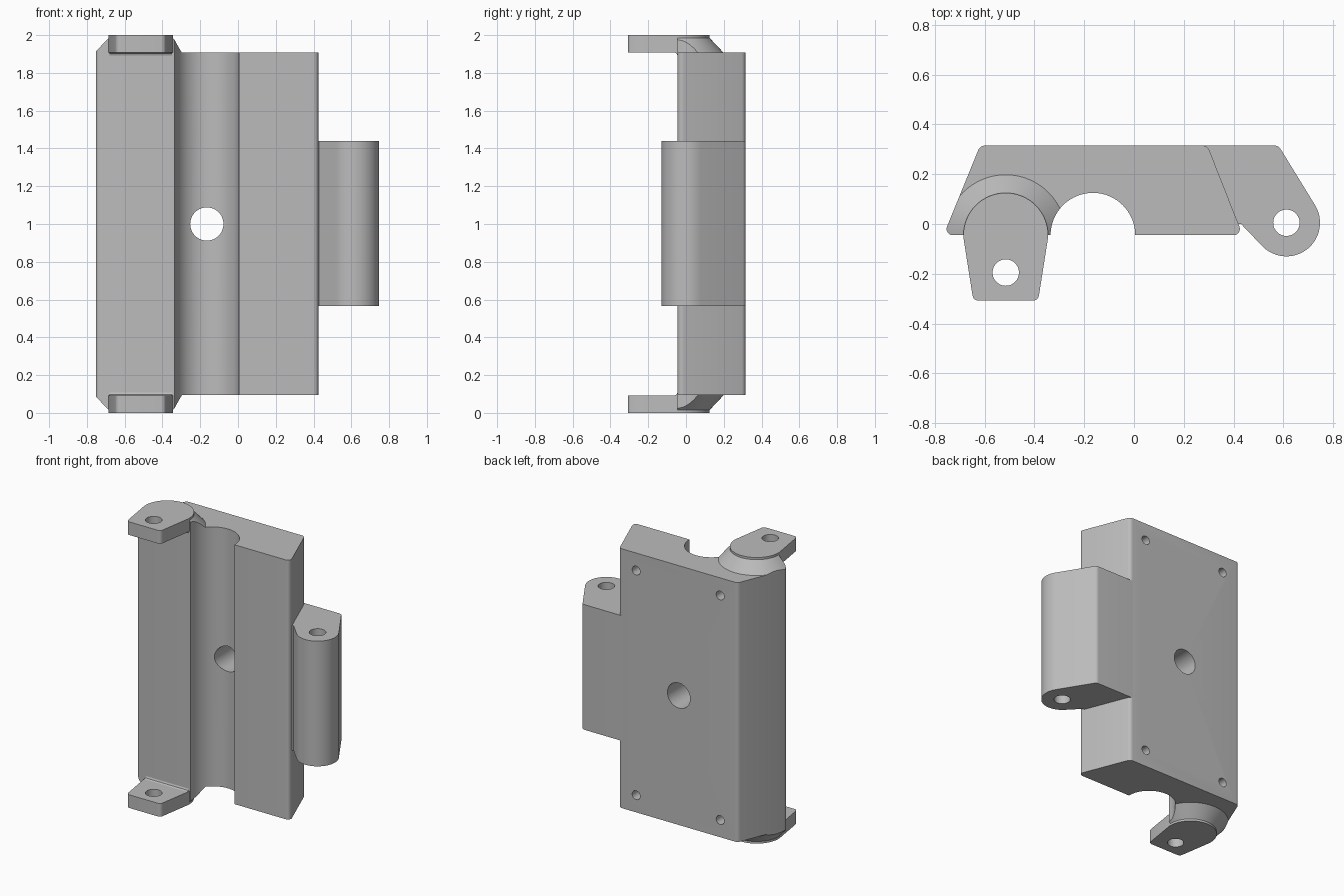
import bpy, bmesh, math
from mathutils import Vector, Matrix

cube = bpy.data.objects.get("Cube")
if cube:
    bpy.data.objects.remove(cube, do_unlink=True)

grey = bpy.data.materials.new("plain grey")
grey.use_nodes = True
grey.diffuse_color = (0.5, 0.5, 0.5, 1)
grey.node_tree.nodes["Principled BSDF"].inputs["Base Color"].default_value = (0.5, 0.5, 0.5, 1)


def arc(cx, cy, r, a0, a1, n=24):
    """Points on an arc, angles in degrees."""
    angles = [math.radians(a0 + (a1 - a0) * i / n) for i in range(n + 1)]
    return [(cx + r * math.cos(a), cy + r * math.sin(a)) for a in angles]


def rounded(prev, corner, nxt, r, n=6):
    """Corner of a profile replaced by a fillet of radius r."""
    p = Vector(corner)
    a, b = (Vector(prev) - p).normalized(), (Vector(nxt) - p).normalized()
    half = a.angle(b) / 2
    centre = p + (a + b).normalized() * (r / math.sin(half))
    start = p + a * (r / math.tan(half)) - centre
    turn = math.pi - 2 * half
    if a.x * b.y - a.y * b.x > 0:
        turn = -turn
    return [tuple(centre + Matrix.Rotation(turn * i / n, 2) @ start) for i in range(n + 1)]


def finish(name, bm):
    bmesh.ops.recalc_face_normals(bm, faces=bm.faces)
    mesh = bpy.data.meshes.new(name)
    bm.to_mesh(mesh)
    bm.free()
    mesh.materials.append(grey)
    ob = bpy.data.objects.new(name, mesh)
    bpy.context.collection.objects.link(ob)
    return ob


def prism(name, pts, lo, hi, along_x=False):
    """Extrude a profile along z, or a (y, z) profile along x."""
    bm = bmesh.new()
    place = (lambda p: (lo, p[0], p[1])) if along_x else (lambda p: (p[0], p[1], lo))
    face = bm.faces.new([bm.verts.new(place(p)) for p in pts])
    new = bmesh.ops.extrude_face_region(bm, geom=[face])["geom"]
    step = Vector((hi - lo, 0, 0)) if along_x else Vector((0, 0, hi - lo))
    bmesh.ops.translate(bm, vec=step, verts=[v for v in new if isinstance(v, bmesh.types.BMVert)])
    return finish(name, bm)


def cone(name, loc, r1, r2, depth, axis="Z", n=48):
    bm = bmesh.new()
    turn = Matrix.Rotation(math.pi / 2, 4, "X") if axis == "Y" else Matrix()
    bmesh.ops.create_cone(bm, cap_ends=True, segments=n, radius1=r1, radius2=r2,
                          depth=depth, matrix=Matrix.Translation(loc) @ turn)
    return finish(name, bm)


def combine(ob, tool, operation="DIFFERENCE"):
    """Apply a boolean and discard the tool."""
    tool.hide_render = True
    mod = ob.modifiers.new("cut", "BOOLEAN")
    mod.operation, mod.solver, mod.object = operation, "EXACT", tool
    dg = bpy.context.evaluated_depsgraph_get()
    dg.update()
    ob.data = bpy.data.meshes.new_from_object(ob.evaluated_get(dg))
    ob.modifiers.clear()
    bpy.data.objects.remove(tool, do_unlink=True)


def smooth(ob):
    ob.data.shade_smooth()
    ob.data.set_sharp_from_angle(angle=math.radians(30))


FRONT, BACK = -0.045, 0.315
BOTTOM, TOP = 0.095, 1.908
GROOVE, EAR = -0.165, -0.515

# Body profile: slanted sides and a half-round groove in the front
bl, br = (-0.765, FRONT), (0.437, FRONT)
kl, kr = (-0.618, BACK), (0.295, BACK)
body_profile = (rounded(br, bl, kl, 0.025) + rounded(bl, kl, kr, 0.03)
                + rounded(kl, kr, br, 0.03) + rounded(kr, br, (0, FRONT), 0.025)
                + arc(GROOVE, FRONT, 0.17, 0, 180, 32))
body = prism("body", body_profile, BOTTOM, TOP)

# Centre through hole and four blind screw holes in the back
combine(body, cone("hole_cutter", (GROOVE, 0.1, 1), 0.088, 0.088, 1, "Y"))
for x in (-0.485, 0.165):
    for z in (0.215, 1.785):
        combine(body, cone("hole_cutter", (x, BACK, z), 0.031, 0.031, 0.24, "Y", 24))
smooth(body)

# Hinge knuckle on the left side
corner = (0.58, BACK)
barrel = arc(0.612, 0.005, 0.135, 32, -135)
knuckle = prism("hinge_knuckle",
                [(0.26, BACK)] + rounded((0.26, BACK), corner, barrel[0], 0.03)
                + barrel + [(0.43, 0), (0.39, 0)], 0.565, 1.44)
combine(knuckle, cone("hole_cutter", (0.612, 0.005, 1), 0.053, 0.053, 2))
smooth(knuckle)

# Ears at both ends, each with a flared collar and a small fillet at the wall
tip_l, tip_r = (EAR - 0.13, -0.308), (EAR + 0.13, -0.308)
ear_arc = arc(EAR, FRONT, 0.17, -4, 184, 36)
ear_profile = (ear_arc + rounded(ear_arc[-1], tip_l, tip_r, 0.025)
               + rounded(tip_l, tip_r, ear_arc[0], 0.025))
for side, sign in (("lower", -1), ("upper", 1)):
    def level(h):
        return 1 + sign * h

    lo, hi = sorted((level(0.908), level(1)))
    ear = prism(side + "_ear", ear_profile, lo, hi)
    combine(ear, cone("hole_cutter", (EAR, -0.195, level(0.95)), 0.053, 0.053, 0.4))
    smooth(ear)

    wide, narrow = 0.255, 0.17
    radii = (wide, narrow) if sign > 0 else (narrow, wide)
    collar = cone(side + "_collar", (EAR, FRONT, level(0.94)), *radii, 0.09, n=64)
    combine(collar, prism("collar_trim", body_profile, -0.5, 2.5), "INTERSECT")
    smooth(collar)

    fillet = prism(side + "_ear_fillet",
                   [(FRONT + 0.005, level(0.91)), (FRONT - 0.016, level(0.908)),
                    (FRONT - 0.005, level(0.903)), (FRONT, level(0.892)),
                    (FRONT + 0.005, level(0.892))], EAR - 0.165, EAR + 0.165, True)
    smooth(fillet)
